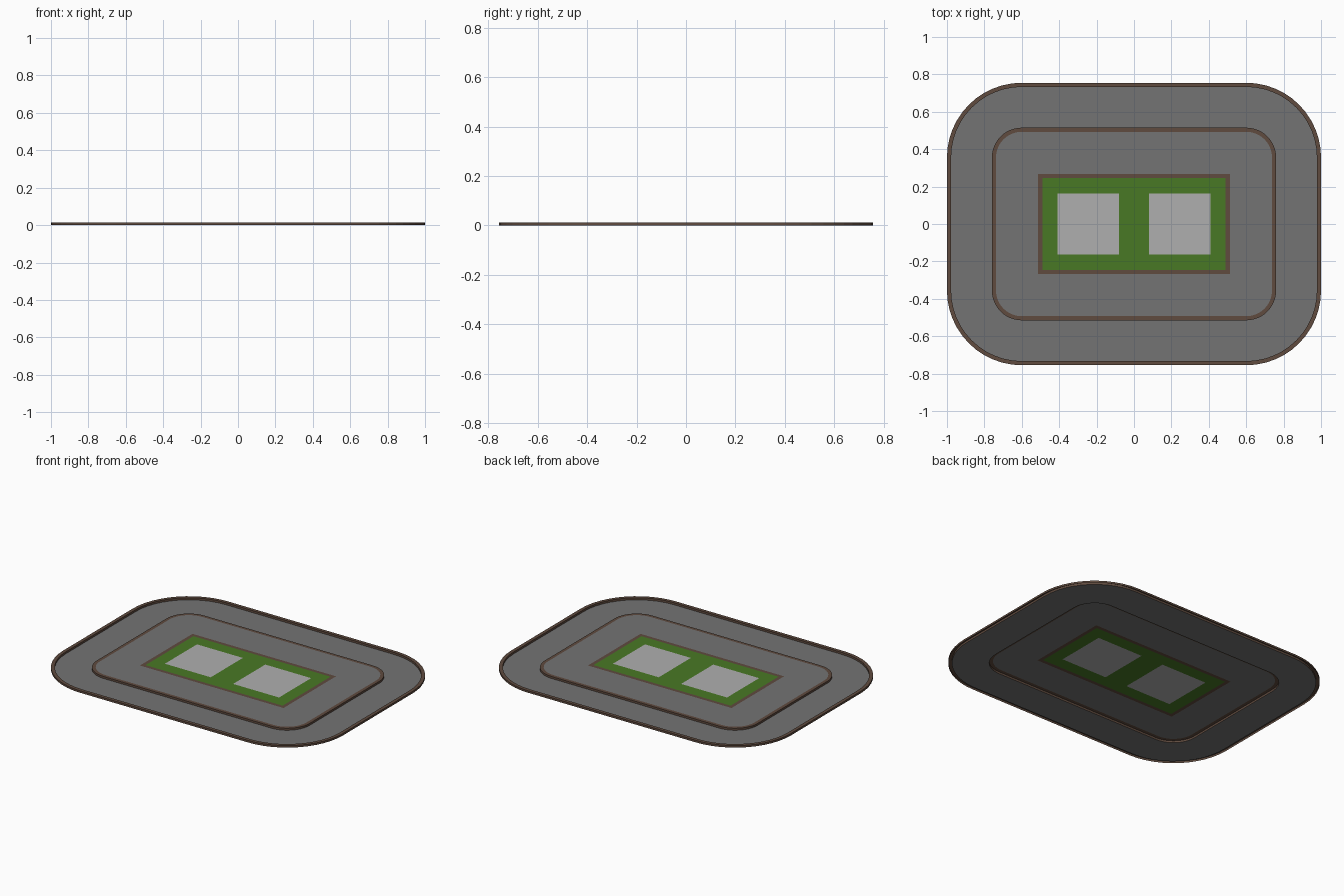
import bpy, bmesh, math

if "Cube" in bpy.data.objects:
    bpy.data.objects.remove(bpy.data.objects["Cube"])

TOP = 0.013          # kerb and pavement height
CX, CY = 0.6, 0.355  # shared centre of the rounded corners
SEG = 12


def material(name, rgb):
    m = bpy.data.materials.new(name)
    m.diffuse_color = (*rgb, 1)
    m.use_nodes = True
    m.node_tree.nodes["Principled BSDF"].inputs["Base Color"].default_value = m.diffuse_color
    return m


GREY = material("asphalt grey", (0.175, 0.175, 0.175))
BROWN = material("kerb brown", (0.115, 0.07, 0.049))
GREEN = material("grass green", (0.066, 0.19, 0.018))
PALE = material("pale concrete", (0.43, 0.43, 0.43))


def loop(cx, cy, r, z):
    """Rounded rectangle with corner centres at +-cx, +-cy (counter-clockwise)."""
    pts = []
    for q, (sx, sy) in enumerate([(1, 1), (-1, 1), (-1, -1), (1, -1)]):
        for i in range(SEG + 1):
            a = (q + i / SEG) * math.pi / 2
            pts.append((sx * cx + r * math.cos(a), sy * cy + r * math.sin(a), z))
    return pts


def finish(bm, name, *mats):
    bmesh.ops.remove_doubles(bm, verts=bm.verts, dist=1e-5)
    me = bpy.data.meshes.new(name)
    bm.to_mesh(me)
    bm.free()
    for m in mats:
        me.materials.append(m)
    ob = bpy.data.objects.new(name, me)
    bpy.context.collection.objects.link(ob)
    return ob


def rings(name, mat, *loops):
    """Bridge loops from the outside in, leaving normals up / outward."""
    bm = bmesh.new()
    vs = [[bm.verts.new(p) for p in l] for l in loops]
    n = len(vs[0])
    for a, b in zip(vs, vs[1:]):
        for i in range(n):
            j = (i + 1) % n
            bm.faces.new((a[i], a[j], b[j], b[i]))
    bmesh.ops.dissolve_degenerate(bm, dist=1e-5, edges=bm.edges)
    return finish(bm, name, mat)


def ring(r, z):
    return loop(CX, CY, r, z)


# outer kerb, sunken road, step up to the pavement
rings("outer_kerb", BROWN, ring(0.4, 0), ring(0.4, TOP), ring(0.378, TOP), ring(0.378, 0))
rings("road", GREY, ring(0.378, 0), ring(0.16, 0))
rings("inner_kerb", BROWN, ring(0.16, 0), ring(0.16, TOP), ring(0.138, TOP))

# pavement and the square-cornered lawn border
rings("pavement", GREY, ring(0.138, TOP), loop(0.513, 0.268, 0, TOP))
rings("lawn_border", BROWN, loop(0.513, 0.268, 0, TOP), loop(0.49, 0.245, 0, TOP))

# lawn with two building pads as cut cells
xs = [-0.49, -0.408, -0.08, 0.08, 0.408, 0.49]
ys = [-0.245, -0.164, 0.164, 0.245]
bm = bmesh.new()
grid = [[bm.verts.new((x, y, TOP)) for x in xs] for y in ys]
for j in range(3):
    for i in range(5):
        f = bm.faces.new((grid[j][i], grid[j][i + 1], grid[j + 1][i + 1], grid[j + 1][i]))
        f.material_index = int(j == 1 and i in (1, 3))
finish(bm, "lawn_with_pads", GREEN, PALE)
